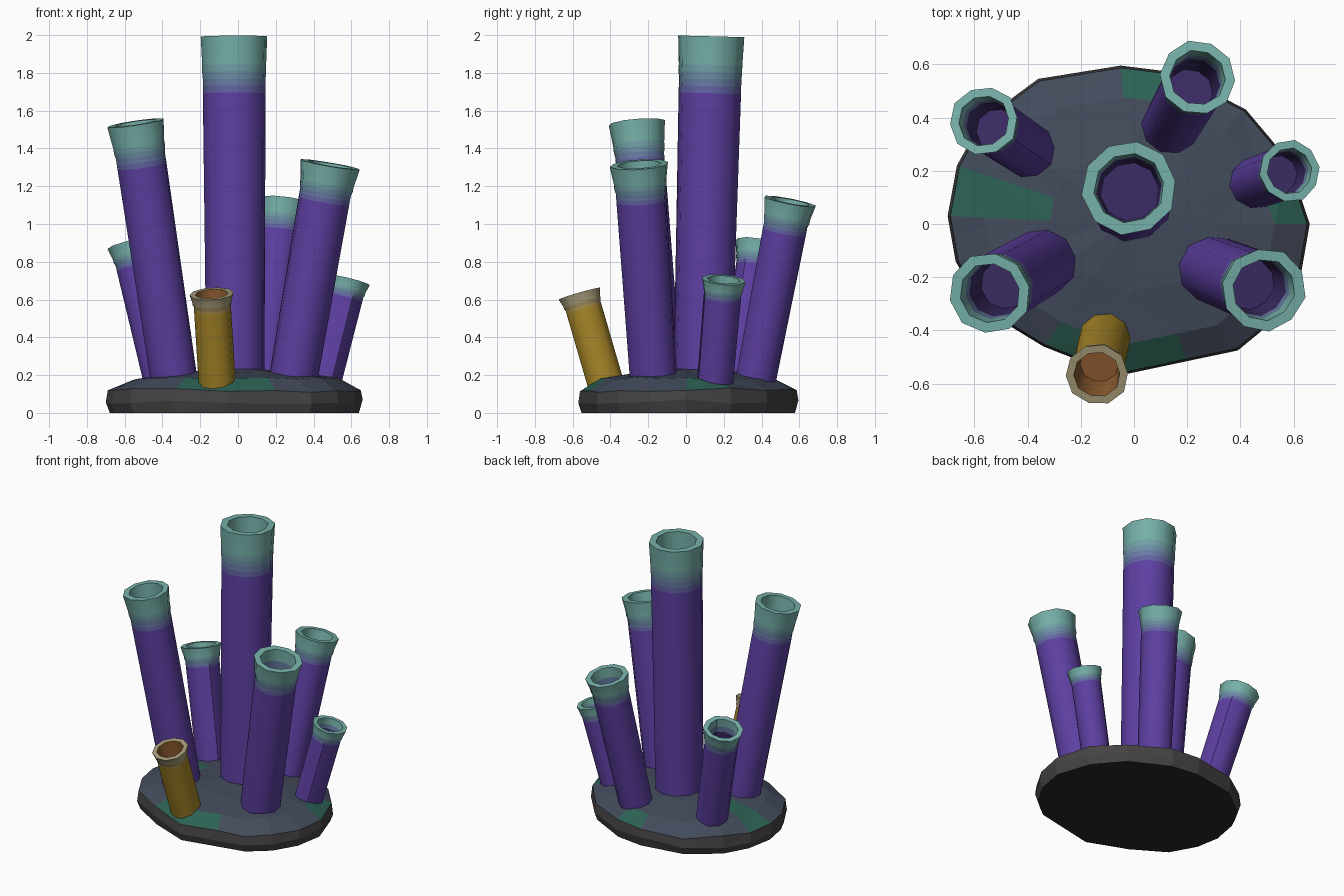
import bpy, bmesh, math, random
from mathutils import Vector

if "Cube" in bpy.data.objects:
    bpy.data.objects.remove(bpy.data.objects["Cube"])

random.seed(4)
SIDES = 10


def material(name, rgb):
    m = bpy.data.materials.new(name)
    m.diffuse_color = (*rgb, 1)
    m.use_nodes = True
    m.node_tree.nodes["Principled BSDF"].inputs["Base Color"].default_value = m.diffuse_color
    return m


def ramp(name, low, high, steps=6):
    """Materials fading from the body colour to the rim colour."""
    return [material(f"{name}_{i}", [a + (b - a) * i / (steps - 1) for a, b in zip(low, high)])
            for i in range(steps)]


def bridge(bm, a, b, mat):
    n = len(a)
    for i in range(n):
        f = bm.faces.new((a[i], a[(i + 1) % n], b[(i + 1) % n], b[i]))
        f.material_index = mat


def finish(bm, name, mats, smooth):
    bmesh.ops.recalc_face_normals(bm, faces=bm.faces[:])
    me = bpy.data.meshes.new(name)
    bm.to_mesh(me)
    bm.free()
    for m in mats:
        me.materials.append(m)
    ob = bpy.data.objects.new(name, me)
    bpy.context.collection.objects.link(ob)
    if smooth:
        bpy.ops.object.select_all(action='DESELECT')
        ob.select_set(True)
        bpy.context.view_layer.objects.active = ob
        bpy.ops.object.shade_smooth_by_angle(angle=math.radians(42))
    return ob


def tube(name, base, top, r_base, r_neck, r_top, mats, inner):
    """Hollow sponge tube; base is the axis point at z = 0.2."""
    top = Vector(top)
    base = Vector((*base, 0.2))
    axis = (top - base).normalized()
    base = base - axis * (0.09 / axis.z)
    length = (top - base).length
    u = Vector((0, 1, 0)).cross(axis).normalized()
    v = axis.cross(u)
    phase = random.random()
    jit = [random.uniform(0.97, 1.03) for _ in range(SIDES)]
    bm = bmesh.new()

    def ring(t, r):
        c = base + axis * (length * t)
        out = []
        for i in range(SIDES):
            a = 2 * math.pi * (i + phase) / SIDES
            out.append(bm.verts.new(c + (u * math.cos(a) + v * math.sin(a)) * r * jit[i]))
        return out

    last = len(mats) - 2
    # (position, radius, colour of the band below)
    r_mid = r_neck * 0.7 + r_top * 0.3
    profile = [(0, r_base, 0), (0.45, (r_base + r_neck) / 2, 0), (0.84, r_neck, 0),
               (0.86, r_neck, 1), (0.88, r_neck, 2), (0.90, r_mid, 3), (0.92, r_mid, 4),
               (1, r_top, last),
               (1, r_top * 0.74, last), (0.93, r_top * 0.71, last),
               (0.88, r_top * 0.69, 2), (0.72, r_top * 0.62, last + 1)]
    rings = [ring(t, r) for t, r, _ in profile]
    for k in range(1, len(rings)):
        mat = profile[k][2]
        if inner and k > 8:
            mat = last + 1
        bridge(bm, rings[k - 1], rings[k], mat)
    bm.faces.new(rings[-1]).material_index = last + 1
    bm.faces.new(rings[0]).material_index = 0
    finish(bm, name, mats, True)


# Colours
purple = ramp("purple", (.11, .05, .36), (.18, .43, .39)) + [material("purple_inside", (.045, .025, .13))]
ochre = ramp("ochre", (.37, .23, .02), (.38, .33, .19)) + [material("ochre_inside", (.28, .11, .03))]
rock_mats = [material("slate", (.055, .07, .105)), material("green_growth", (.025, .12, .09)),
             material("rock_side", (.06, .055, .055)), material("underside", (.022, .021, .017))]

# Sponge tubes
tube("centre_tube", (-.01, .09), (-.017, .137, 1.993), .155, .168, .178, purple, False)
tube("front_left_tube", (-.34, -.145), (-.54, -.26, 1.535), .125, .133, .153, purple, False)
tube("front_right_tube", (.295, -.172), (.487, -.248, 1.315), .127, .135, .158, purple, False)
tube("back_right_tube", (.14, .373), (.24, .55, 1.12), .108, .118, .141, purple, False)
tube("back_left_tube", (-.405, .28), (-.565, .388, .895), .103, .109, .131, purple, False)
tube("right_tube", (.46, .157), (.585, .2, .705), .096, .1, .117, purple, False)
tube("small_ochre_tube", (-.113, -.44), (-.14, -.565, .63), .1, .1, .119, ochre, True)

# Rocky base: outline seen from above, stacked in faceted rings
outline = [(-.7, .03), (-.665, .22), (-.57, .39), (-.36, .545), (-.05, .595), (.15, .57),
           (.42, .43), (.58, .24), (.66, 0), (.625, -.2), (.53, -.36), (.39, -.475),
           (.2, -.515), (-.06, -.57), (-.34, -.46), (-.57, -.32), (-.67, -.14)]
bm = bmesh.new()
levels = [(0, .97, 0), (.06, 1, .012), (.12, .985, .012), (.18, .8, .008), (.215, .45, .005)]
rings = []
for z, s, j in levels:
    rings.append([bm.verts.new((x * s, y * s, z + random.uniform(-j, j))) for x, y in outline])
for k in range(1, len(rings)):
    bridge(bm, rings[k - 1], rings[k], 2 if k < 3 else 0)
peak = bm.verts.new((0, .03, .24))
n = len(outline)
for i in range(n):
    bm.faces.new((rings[-1][i], rings[-1][(i + 1) % n], peak)).material_index = 0
bm.faces.new(rings[0]).material_index = 3
# Green growth patches near the rim
patches = [(-.52, .08), (.55, .05), (.12, .48), (-.05, -.47)]
for f in bm.faces:
    c = f.calc_center_median()
    if f.material_index == 0 and any(math.hypot(c.x - px, c.y - py) < .13 for px, py in patches):
        f.material_index = 1
bmesh.ops.triangulate(bm, faces=[f for f in bm.faces if len(f.verts) == 4])
finish(bm, "rock_base", rock_mats, False)
